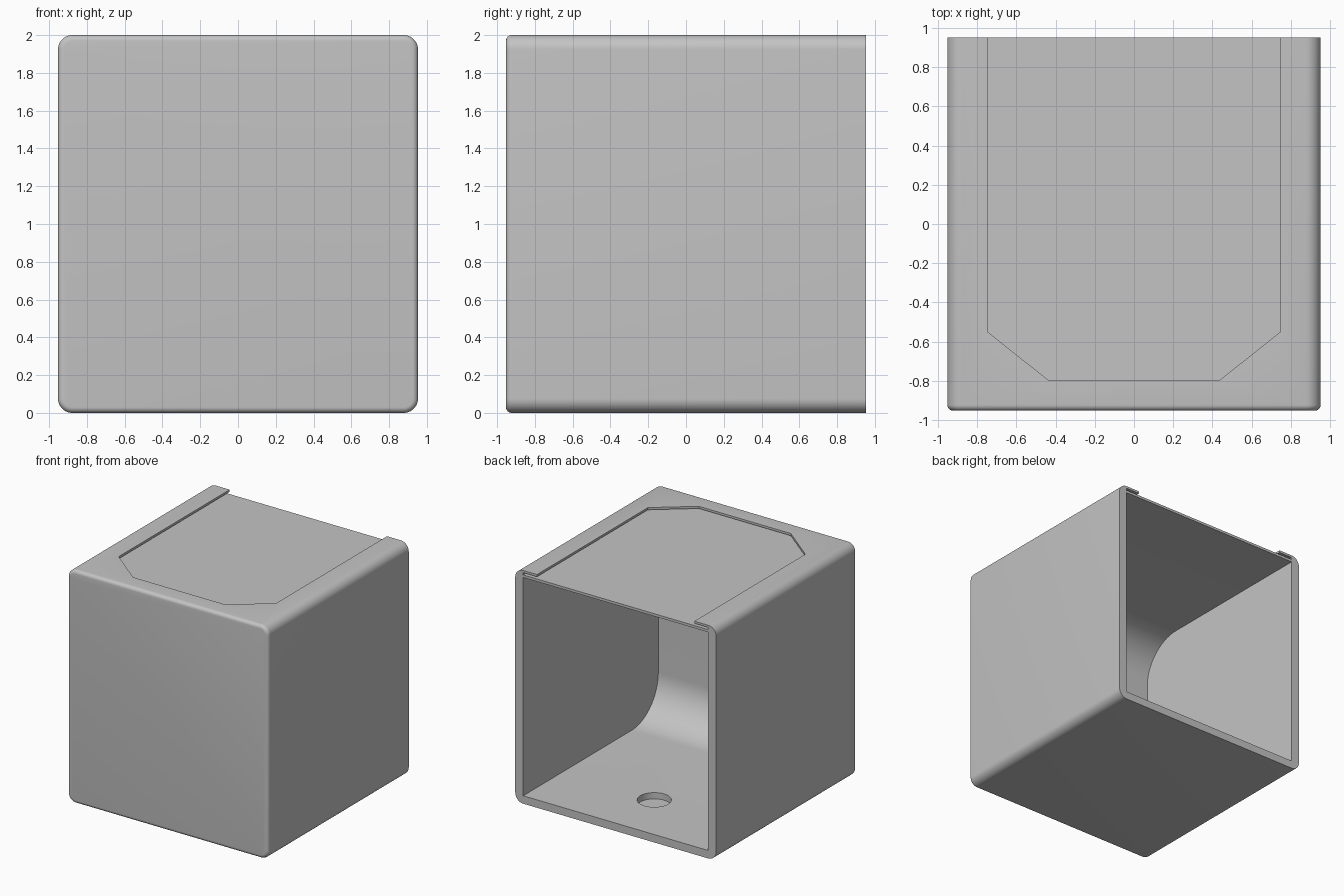
import bpy, bmesh
from math import sin, cos, pi
from mathutils import Vector

old = bpy.data.objects.get("Cube")
if old:
    bpy.data.objects.remove(old, do_unlink=True)

# Main sizes
HALF, HEIGHT, WALL = 0.953, 2.0, 0.076
FLOOR, CEILING = 0.068, 1.94
TRACK_LOW, TRACK_HIGH = 1.962, 1.981
BACK = HALF + 0.2          # cutters overshoot the open back
INNER = HALF - WALL

grey = bpy.data.materials.new("plain grey")
grey.use_nodes = True
colour = (0.55, 0.55, 0.55, 1)
grey.diffuse_color = colour
grey.node_tree.nodes["Principled BSDF"].inputs["Base Color"].default_value = colour


def finish(name, bm):
    bmesh.ops.recalc_face_normals(bm, faces=bm.faces)
    mesh = bpy.data.meshes.new(name)
    bm.to_mesh(mesh)
    bm.free()
    mesh.materials.append(grey)
    obj = bpy.data.objects.new(name, mesh)
    bpy.context.collection.objects.link(obj)
    return obj


def prism(name, points, direction):
    """Extrude a closed outline along a direction."""
    bm = bmesh.new()
    face = bm.faces.new([bm.verts.new(p) for p in points])
    new = bmesh.ops.extrude_face_region(bm, geom=[face])["geom"]
    verts = [v for v in new if isinstance(v, bmesh.types.BMVert)]
    bmesh.ops.translate(bm, vec=Vector(direction), verts=verts)
    return finish(name, bm)


def arc(y, z, r, start, end, steps=20):
    angles = [start + (end - start) * i / steps for i in range(steps + 1)]
    return [(y + r * cos(a), z + r * sin(a)) for a in angles]


# Outer body: rounded square outline, pulled back from the front
R = WALL
outline = []
for i, (sx, sz) in enumerate([(1, 1), (-1, 1), (-1, -1), (1, -1)]):
    cx, cz = sx * (HALF - R), HEIGHT / 2 + sz * (HEIGHT / 2 - R)
    outline += arc(cx, cz, R, i * pi / 2, (i + 1) * pi / 2, 10)
box = prism("box_shell", [(x, -HALF, z) for x, z in outline], (0, 2 * HALF, 0))

# Soft edge around the closed front
bm = bmesh.new()
bm.from_mesh(box.data)
rim = [e for e in bm.edges if all(v.co.y < -HALF + 0.001 for v in e.verts)]
bmesh.ops.bevel(bm, geom=rim, offset=0.03, segments=6, profile=0.5, affect='EDGES')
bm.to_mesh(box.data)
bm.free()

# Inner chamber, curved where the front wall meets floor and ceiling
C = 0.36
chamber = [(BACK, CEILING), *arc(-INNER + C, CEILING - C, C, pi / 2, pi),
           *arc(-INNER + C, FLOOR + C, C, pi, 3 * pi / 2), (BACK, FLOOR)]
cutters = [prism("chamber_cutter", [(-INNER, y, z) for y, z in chamber], (2 * INNER, 0, 0))]


# Lid track: an opening in the top and a wider groove beneath its lips
def track(name, side, corner, shoulder, front, low, high):
    half = [(side, BACK), (side, shoulder), (corner, front)]
    pts = half + [(-x, y) for x, y in reversed(half)]
    return prism(name, [(x, y, low) for x, y in pts], (0, 0, high - low))


cutters.append(track("lid_groove_cutter", INNER, 0.5, -0.59, -INNER, TRACK_LOW, TRACK_HIGH))
cutters.append(track("lid_opening_cutter", 0.747, 0.437, -0.55, -0.797,
                     TRACK_LOW + 0.005, HEIGHT + 0.1))

# Round blind recess in the floor near the open back
circle = arc(0, 0.43, 0.133, 0, 2 * pi, 40)[:-1]
cutters.append(prism("floor_recess_cutter", [(x, y, 0.014) for x, y in circle], (0, 0, 0.2)))

# Cut everything out, then remove the cutters
bpy.ops.object.select_all(action='DESELECT')
bpy.context.view_layer.objects.active = box
box.select_set(True)
for cutter in cutters:
    cutter.hide_render = True
    mod = box.modifiers.new(cutter.name, 'BOOLEAN')
    mod.operation = 'DIFFERENCE'
    mod.solver = 'EXACT'
    mod.object = cutter
    bpy.ops.object.modifier_apply(modifier=mod.name)
    bpy.data.objects.remove(cutter, do_unlink=True)

bpy.ops.object.shade_smooth_by_angle(angle=pi / 6)
